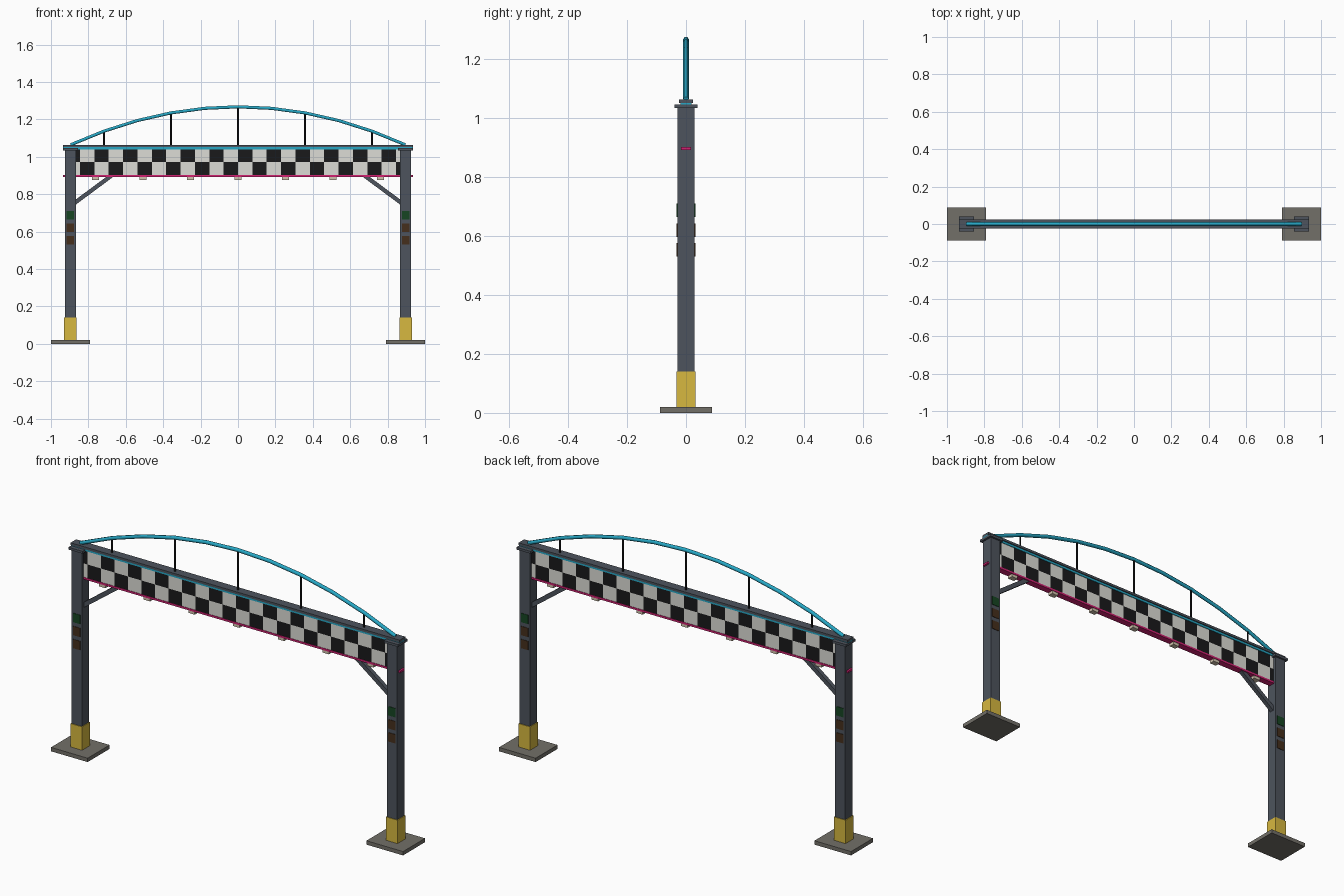
import bpy, bmesh, math
from mathutils import Vector, Matrix

cube = bpy.data.objects.get("Cube")
if cube:
    bpy.data.objects.remove(cube, do_unlink=True)


def material(name, r, g, b):
    m = bpy.data.materials.new(name)
    m.use_nodes = True
    m.diffuse_color = (r, g, b, 1)
    m.node_tree.nodes["Principled BSDF"].inputs["Base Color"].default_value = (r, g, b, 1)
    return m


slate = material("slate steel", 0.075, 0.088, 0.11)
yellow = material("safety yellow", 0.68, 0.48, 0.05)
concrete = material("concrete grey", 0.17, 0.16, 0.14)
white = material("checker white", 0.72, 0.72, 0.67)
black = material("checker black", 0.01, 0.01, 0.011)
teal = material("teal", 0.02, 0.39, 0.56)
magenta = material("magenta", 0.65, 0.015, 0.17)
green = material("signal green", 0.008, 0.06, 0.016)
brown = material("signal brown", 0.06, 0.028, 0.012)
cream = material("lamp cream", 0.65, 0.55, 0.42)


def finish(name, bm, *mats):
    mesh = bpy.data.meshes.new(name)
    bm.to_mesh(mesh)
    bm.free()
    for m in mats:
        mesh.materials.append(m)
    ob = bpy.data.objects.new(name, mesh)
    bpy.context.scene.collection.objects.link(ob)
    return ob


def box(name, mat, x, y, z0, z1, width, depth):
    """Box centred on x, y and standing between two heights."""
    bm = bmesh.new()
    place = Matrix.Translation((x, y, (z0 + z1) / 2)) @ Matrix.Diagonal((width, depth, z1 - z0, 1))
    bmesh.ops.create_cube(bm, size=1, matrix=place)
    return finish(name, bm, mat)


def rod(name, mat, points, radius, sides_level=1):
    """Round bar that follows a path."""
    cu = bpy.data.curves.new(name, 'CURVE')
    cu.dimensions = '3D'
    cu.bevel_depth = radius
    cu.bevel_resolution = sides_level
    cu.use_fill_caps = True
    cu.materials.append(mat)
    sp = cu.splines.new('POLY')
    sp.points.add(len(points) - 1)
    for p, co in zip(sp.points, points):
        p.co = (*co, 1)
    ob = bpy.data.objects.new(name, cu)
    bpy.context.scene.collection.objects.link(ob)
    return ob


POST_X = 0.896
BEAM = 1.87

# Posts with footings, guards, caps, braces and signal lights
for side, s in (("left", 1), ("right", -1)):
    x = s * POST_X
    box(side + "_footing", concrete, x, 0, 0, 0.02, 0.208, 0.178)
    box(side + "_guard", yellow, x, 0, 0.02, 0.14, 0.066, 0.065)
    box(side + "_post", slate, x, 0, 0.02, 1.036, 0.058, 0.058)
    box(side + "_cap", slate, x, 0, 1.034, 1.046, 0.08, 0.078)

    # Diagonal brace
    a, b = Vector((s * 0.875, 0, 0.752)), Vector((s * 0.67, 0, 0.904))
    d = b - a
    bm = bmesh.new()
    place = (Matrix.Translation((a + b) / 2) @ d.to_track_quat('Z', 'Y').to_matrix().to_4x4()
             @ Matrix.Diagonal((0.022, 0.022, d.length, 1)))
    bmesh.ops.create_cube(bm, size=1, matrix=place)
    finish(side + "_brace", bm, slate)

    # Signal plates on both faces
    for face, f in (("front", -1), ("back", 1)):
        for i, mat in enumerate((green, brown, brown)):
            z = 0.687 - i * 0.067
            box(f"{side}_{face}_signal_{i + 1}", mat, x, f * 0.0295, z - 0.023, z + 0.023, 0.041, 0.004)

# Beam: core, trims and top rail
Z0, Z1 = 0.902, 1.042
box("beam_core", slate, 0, 0, Z0, Z1, 1.84, 0.026)
box("lower_trim", magenta, 0, 0, 0.892, Z0, BEAM, 0.034)
box("upper_trim", teal, 0, 0, Z1 - 0.002, 1.051, BEAM, 0.036)
box("top_rail", slate, 0, 0, 1.051, 1.063, BEAM, 0.046)

# Checkered faces
TILE = 0.0768
for face, turn in (("front", 0), ("back", math.pi)):
    bm = bmesh.new()
    place = (Matrix.Translation((0, -0.0145, (Z0 + Z1) / 2)) @ Matrix.Rotation(math.pi / 2, 4, 'X')
             @ Matrix.Diagonal((TILE * 12, (Z1 - Z0) / 2, 1, 1)))
    bmesh.ops.create_grid(bm, x_segments=24, y_segments=2, size=1, matrix=place)
    for f in bm.faces:
        c = f.calc_center_median()
        lower = c.z < (Z0 + Z1) / 2
        f.material_index = (math.floor(c.x / TILE) + lower) % 2
    bm.transform(Matrix.Rotation(turn, 4, 'Z'))
    finish(face + "_checker", bm, black, white)

# Lamps under the beam
for i in range(7):
    box(f"lamp_{i + 1}", cream, (i - 3) * 0.254, 0, 0.877, 0.893, 0.036, 0.028)

# Arch and its hangers
arch = []
for i in range(11):
    t = i / 5 - 1
    arch.append((t * 0.895, 0, 1.064 + 0.203 * (1 - t * t)))
rod("arch", teal, arch, 0.0095)
for i in range(1, 10, 2):
    x, y, z = arch[i]
    rod(f"hanger_{i // 2 + 1}", black, [(x, 0, 1.06), (x, 0, z)], 0.0045)
